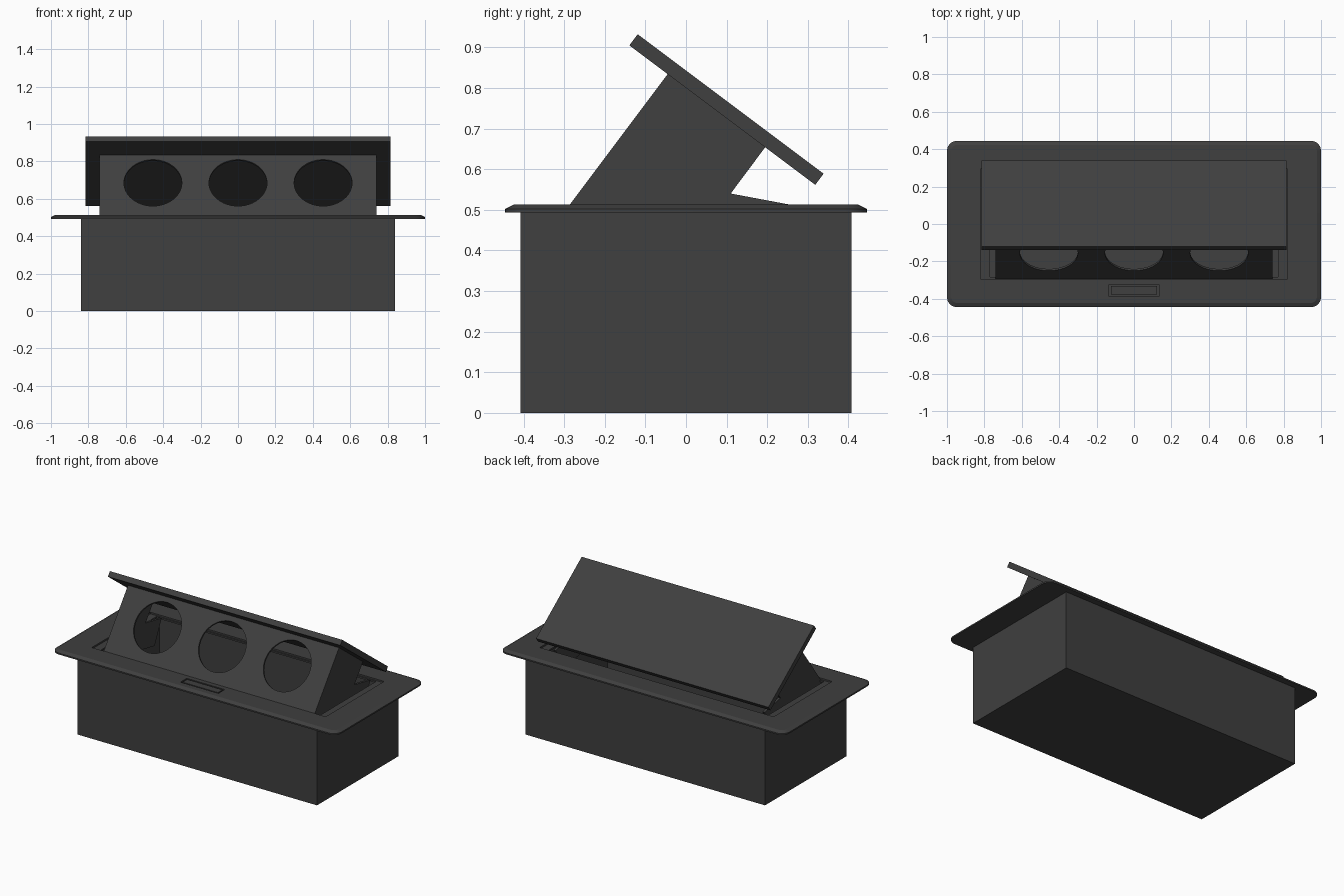
import bpy, bmesh, math
from mathutils import Vector

if "Cube" in bpy.data.objects:
    bpy.data.objects.remove(bpy.data.objects["Cube"])

mat = bpy.data.materials.new("charcoal grey")
mat.diffuse_color = (0.05, 0.05, 0.05, 1)
mat.use_nodes = True
mat.node_tree.nodes["Principled BSDF"].inputs["Base Color"].default_value = mat.diffuse_color


def finish(name, bm):
    bmesh.ops.recalc_face_normals(bm, faces=bm.faces)
    me = bpy.data.meshes.new(name)
    bm.to_mesh(me)
    bm.free()
    ob = bpy.data.objects.new(name, me)
    ob.data.materials.append(mat)
    bpy.context.collection.objects.link(ob)
    return ob


def loft(name, rings):
    """Closed solid through rings with equal point counts."""
    bm = bmesh.new()
    vs = [[bm.verts.new(p) for p in r] for r in rings]
    n = len(vs[0])
    for a, b in zip(vs, vs[1:]):
        for i in range(n):
            bm.faces.new((a[i], a[(i + 1) % n], b[(i + 1) % n], b[i]))
    bm.faces.new(vs[0])
    bm.faces.new(vs[-1])
    return finish(name, bm)


def box(name, x0, x1, y0, y1, z0, z1):
    return loft(name, [[(x0, y0, z), (x1, y0, z), (x1, y1, z), (x0, y1, z)] for z in (z0, z1)])


def extrude_x(name, prof, x0, x1):
    return loft(name, [[(x, y, z) for y, z in prof] for x in (x0, x1)])


def cut(ob, *cutters):
    for c in cutters:
        m = ob.modifiers.new("cut", 'BOOLEAN')
        m.operation, m.solver, m.object = 'DIFFERENCE', 'EXACT', c
        bpy.context.view_layer.objects.active = ob
        bpy.ops.object.modifier_apply(modifier=m.name)
        bpy.data.objects.remove(c)


def smooth(ob):
    bpy.ops.object.select_all(action='DESELECT')
    ob.select_set(True)
    bpy.context.view_layer.objects.active = ob
    bpy.ops.object.shade_smooth_by_angle(angle=math.radians(25))


def round_rect(hx, hy, r, z, n=8):
    pts = []
    for k, (sx, sy) in enumerate(((1, 1), (-1, 1), (-1, -1), (1, -1))):
        for i in range(n + 1):
            a = math.pi / 2 * (k + i / n)
            pts.append((sx * (hx - r) + r * math.cos(a), sy * (hy - r) + r * math.sin(a), z))
    return pts


# Tilted frame: u runs down along the lid, v runs up along its normal
U, V, O = Vector((0.8, -0.6)), Vector((0.6, 0.8)), Vector((-0.045, 0.834))


def tilt(u, v):
    return tuple(O + U * u + V * v)


# Sunken open-topped housing
housing = box("housing", -0.84, 0.84, -0.408, 0.408, 0, 0.495)
cut(housing, box("cutter", -0.825, 0.825, -0.393, 0.393, 0.015, 0.6))

# Mounting flange: chamfered rounded plate, lid recess, opening, button slot
flange = loft("flange", [round_rect(1.0, 0.445, 0.055, 0.493), round_rect(1.0, 0.445, 0.055, 0.502),
                         round_rect(0.978, 0.423, 0.035, 0.513)])
cut(flange,
    box("cutter", -0.82, 0.82, -0.293, 0.293, 0.503, 0.6),
    box("cutter", -0.77, 0.77, -0.284, 0.284, 0.4, 0.6),
    box("cutter", -0.133, 0.133, -0.387, -0.323, 0.498, 0.6))
smooth(flange)

# Release button
box("release_button", -0.124, 0.124, -0.378, -0.332, 0.495, 0.512)

# Tilted lid
extrude_x("lid", [tilt(-0.118, 0), tilt(0.454, 0), tilt(0.454, 0.034), tilt(-0.118, 0.034)], -0.815, 0.815)

# Socket panel with three round openings
panel = extrude_x("socket_panel", [tilt(0, 0), tilt(0.012, 0), tilt(0.012, -0.46), tilt(0, -0.46)], -0.74, 0.74)
for cx in (-0.455, 0, 0.455):
    rings = []
    for u in (-0.05, 0.05):
        ring = []
        for i in range(48):
            a = 2 * math.pi * i / 48
            y, z = tilt(u, -0.186 + 0.155 * math.sin(a))
            ring.append((cx + 0.155 * math.cos(a), y, z))
        rings.append(ring)
    cut(panel, loft("cutter", rings))
smooth(panel)

# Side cheeks of the pop-up body
cheek = [tilt(0.012, 0), tilt(0.30, 0), (0.11, 0.54), (0.27, 0.51), (0.20, 0.36), tilt(0.012, -0.46)]
for name, s in (("right_cheek", 1), ("left_cheek", -1)):
    extrude_x(name, cheek, s * 0.74, s * 0.725)
